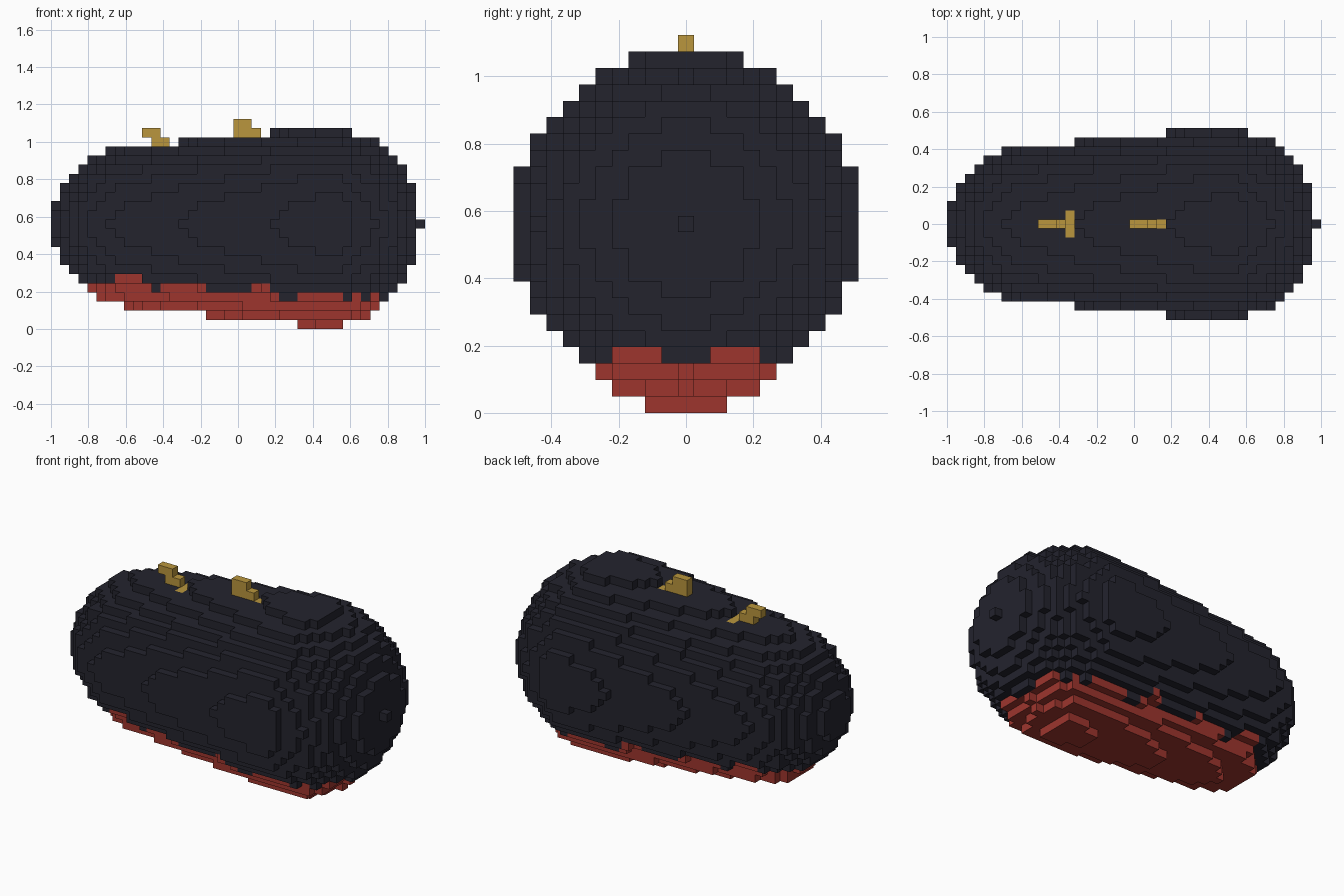
import bpy
import bmesh
from math import sqrt
from mathutils import Vector

CELL = 2 / 41          # edge length of one block
AXIS = 11              # layer that holds the long axis

cube = bpy.data.objects.get("Cube")
if cube:
    bpy.data.objects.remove(cube, do_unlink=True)


def material(name, rgb):
    mat = bpy.data.materials.new(name)
    mat.use_nodes = True
    colour = (*rgb, 1)
    mat.diffuse_color = colour
    mat.node_tree.nodes["Principled BSDF"].inputs["Base Color"].default_value = colour
    return mat


charcoal = material("charcoal", (0.017, 0.017, 0.027))
red = material("brick red", (0.34, 0.036, 0.027))
gold = material("gold", (0.49, 0.305, 0.047))

# Body radius along its length, in blocks
PROFILE = [(0, 2.4), (1, 4.3), (2, 5.4), (3, 6.4), (4, 7.1), (5, 7.6), (6, 8.05),
           (14, 9.03), (24, 10.03), (29, 10.5), (31, 10.5), (32, 10.2), (33, 9.7),
           (34, 9.25), (35, 9.05), (36, 8.1), (37, 7.5), (38, 6.25), (39, 4.4)]

# Height in layers of the ragged red edge, one digit per block of length
EDGE = "5555555666" + "5455555444" + "4455433444" + "44343433" + "33"


def radius(i):
    for (a, ra), (b, rb) in zip(PROFILE, PROFILE[1:]):
        if a <= i <= b:
            return ra + (rb - ra) * (i - a) / (b - a)


def body_cells():
    """Round body with a slightly lowered keel along the bottom."""
    for i in range(40):
        r = radius(i)
        for j in range(-10, 11):
            for k in range(22):
                d = k - AXIS
                if d <= -8 and abs(j) <= 5 and i < 35:
                    d += 0.76
                if sqrt(j * j + d * d) <= r:
                    yield i, j, k


def row(first, last, layer, half=0):
    return {(i, j, layer) for i in range(first, last + 1)
            for j in range(-half, half + 1)}


# Cells of every part; the gold fittings sink into the body
body = set(body_cells())
rear_fitting = row(10, 11, 21) | row(11, 12, 20) | row(13, 13, 19, 1)
front_fitting = row(20, 21, 22) | row(20, 22, 21) | row(23, 23, 20)
nose_tip = row(40, 40, AXIS)
body -= rear_fitting | front_fitting
belly = {c for c in body if c[2] < int(EDGE[c[0]])}
everything = body | rear_fitting | front_fitting | nose_tip


def build(name, cells, mat):
    """Make an object from the outer faces of a set of blocks."""
    bm = bmesh.new()
    verts = {}

    def vert(p):
        key = tuple(round(2 * c) for c in p)
        if key not in verts:
            verts[key] = bm.verts.new(
                (p.x * CELL - 1 + CELL / 2, p.y * CELL, (p.z + 0.5) * CELL))
        return verts[key]

    for cell in sorted(cells):
        for axis in range(3):
            for sign in (-1, 1):
                n = Vector((0, 0, 0))
                n[axis] = sign
                beside = tuple(int(c) for c in Vector(cell) + n)
                if beside in everything:
                    continue
                u = Vector((0, 0, 0))
                u[(axis + 1) % 3] = 0.5
                v = n.cross(u)
                mid = Vector(cell) + n / 2
                bm.faces.new([vert(mid + q) for q in (-u - v, u - v, u + v, v - u)])
    mesh = bpy.data.meshes.new(name)
    bm.to_mesh(mesh)
    bm.free()
    mesh.materials.append(mat)
    obj = bpy.data.objects.new(name, mesh)
    bpy.context.collection.objects.link(obj)


build("body", body - belly, charcoal)
build("belly", belly, red)
build("nose_tip", nose_tip, charcoal)
build("rear_fitting", rear_fitting, gold)
build("front_fitting", front_fitting, gold)
